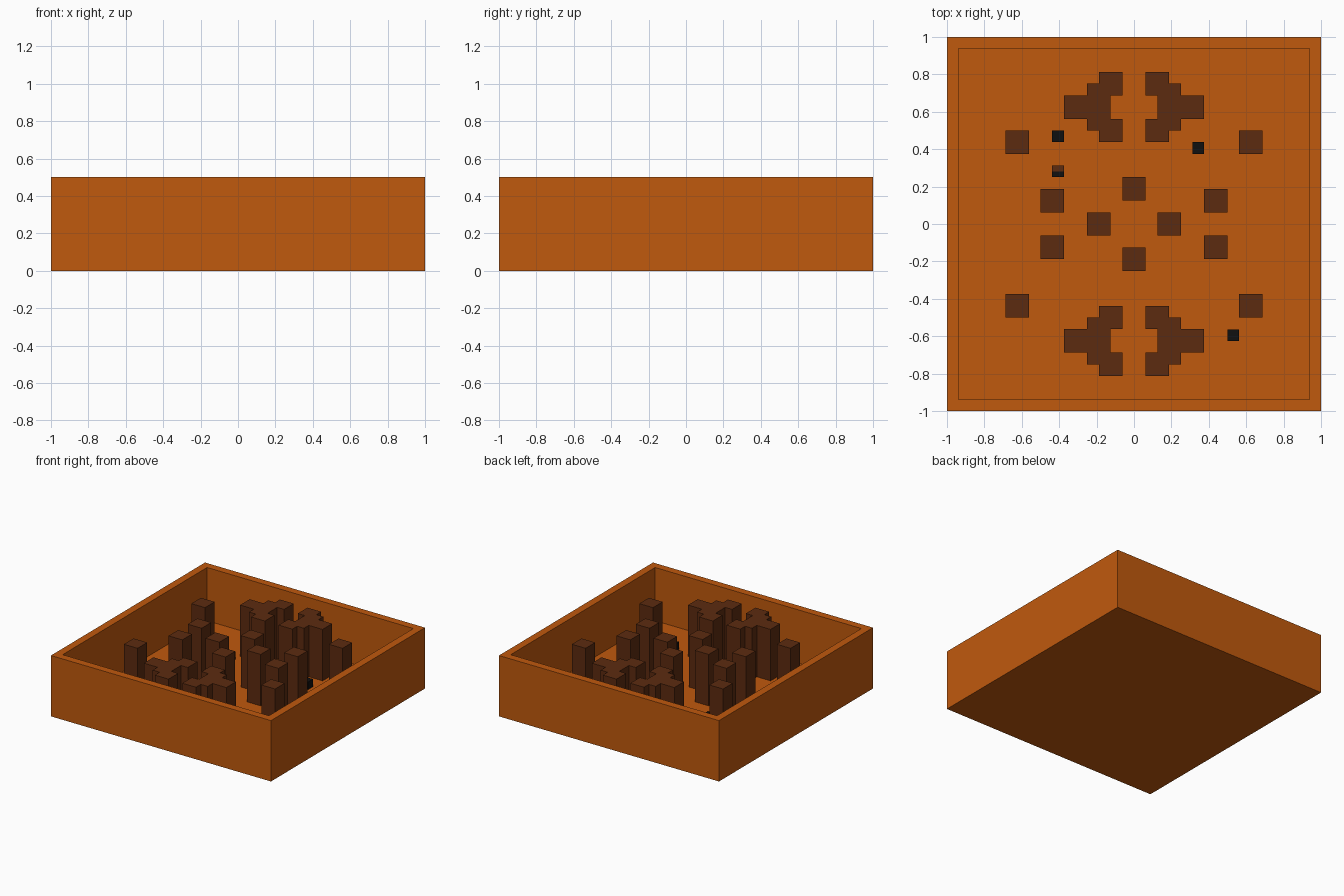
import bpy, bmesh

cube = bpy.data.objects.get("Cube")
if cube:
    bpy.data.objects.remove(cube, do_unlink=True)

UNIT = 0.0625          # layout grid step
FLOOR = UNIT           # floor thickness
WALL_TOP = 0.5
PILLAR_TOP = 0.485


def material(name, rgb):
    m = bpy.data.materials.new(name)
    m.use_nodes = True
    m.diffuse_color = (*rgb, 1)
    m.node_tree.nodes["Principled BSDF"].inputs["Base Color"].default_value = (*rgb, 1)
    return m


ORANGE = material("burnt orange", (0.527, 0.100, 0.004))
BROWN = material("dark brown", (0.107, 0.024, 0.005))
BLACK = material("black", (0.005, 0.005, 0.005))


def finish(name, bm, mat):
    bmesh.ops.recalc_face_normals(bm, faces=bm.faces)
    mesh = bpy.data.meshes.new(name)
    bm.to_mesh(mesh)
    bm.free()
    mesh.materials.append(mat)
    obj = bpy.data.objects.new(name, mesh)
    bpy.context.collection.objects.link(obj)
    return obj


def prism(name, outline, z0, z1, mat):
    """Extrude a flat outline from z0 up to z1."""
    bm = bmesh.new()
    face = bm.faces.new([bm.verts.new((x, y, z0)) for x, y in outline])
    ext = bmesh.ops.extrude_face_region(bm, geom=[face], use_keep_orig=True)
    top = [v for v in ext["geom"] if isinstance(v, bmesh.types.BMVert)]
    bmesh.ops.translate(bm, verts=top, vec=(0, 0, z1 - z0))
    return finish(name, bm, mat)


def rect(cx, cy, w, d):
    return [(cx - w / 2, cy - d / 2), (cx + w / 2, cy - d / 2),
            (cx + w / 2, cy + d / 2), (cx - w / 2, cy + d / 2)]


# Open tray: floor and four walls in one solid
bm = bmesh.new()
bmesh.ops.create_cube(bm, size=1)
for v in bm.verts:
    v.co = (v.co.x * 2, v.co.y * 2, (v.co.z + 0.5) * WALL_TOP)
bm.normal_update()
top = max(bm.faces, key=lambda f: f.calc_center_median().z)
bmesh.ops.inset_region(bm, faces=[top], thickness=UNIT, use_even_offset=True)
ext = bmesh.ops.extrude_discrete_faces(bm, faces=[top])
bmesh.ops.translate(bm, verts=ext["faces"][0].verts, vec=(0, 0, FLOOR - WALL_TOP))
finish("arena_walls", bm, ORANGE)

# Free-standing square pillars
spots = [(sx * x, sy * y) for x, y in ((0.625, 0.4375), (0.4375, 0.125))
         for sx in (-1, 1) for sy in (-1, 1)]
spots += [(0, 0.1875), (0, -0.1875), (0.1875, 0), (-0.1875, 0)]
for i, (x, y) in enumerate(spots, 1):
    prism(f"pillar_{i}", rect(x, y, 2 * UNIT, 2 * UNIT), FLOOR, PILLAR_TOP, BROWN)

# Stepped pillar clusters, outline in grid steps, upper half mirrored to lower
half = [(2, 1), (1, 1), (1, 3), (3, 3), (3, 2), (4, 2), (4, 1), (6, 1)]
outline = half + [(x, -y) for x, y in reversed(half)]
for sx, side in ((-1, "right"), (1, "left")):
    for sy, end in ((-1, "front"), (1, "back")):
        pts = [(sx * x * UNIT, sy * 0.625 + y * UNIT) for x, y in outline]
        prism(f"pillar_cluster_{end}_{side}", pts, FLOOR, PILLAR_TOP, BROWN)

# Small blocks on the floor
for i, (x, y) in enumerate(((-0.406, 0.469), (0.344, 0.406), (0.531, -0.594)), 1):
    prism(f"small_block_{i}", rect(x, y, UNIT, UNIT), FLOOR, FLOOR + UNIT, BLACK)

# Two-tone small block
prism("split_block_front", rect(-0.406, 0.266, UNIT, UNIT / 2), FLOOR, FLOOR + UNIT, BLACK)
prism("split_block_back", rect(-0.406, 0.297, UNIT, UNIT / 2), FLOOR, FLOOR + UNIT, BROWN)
